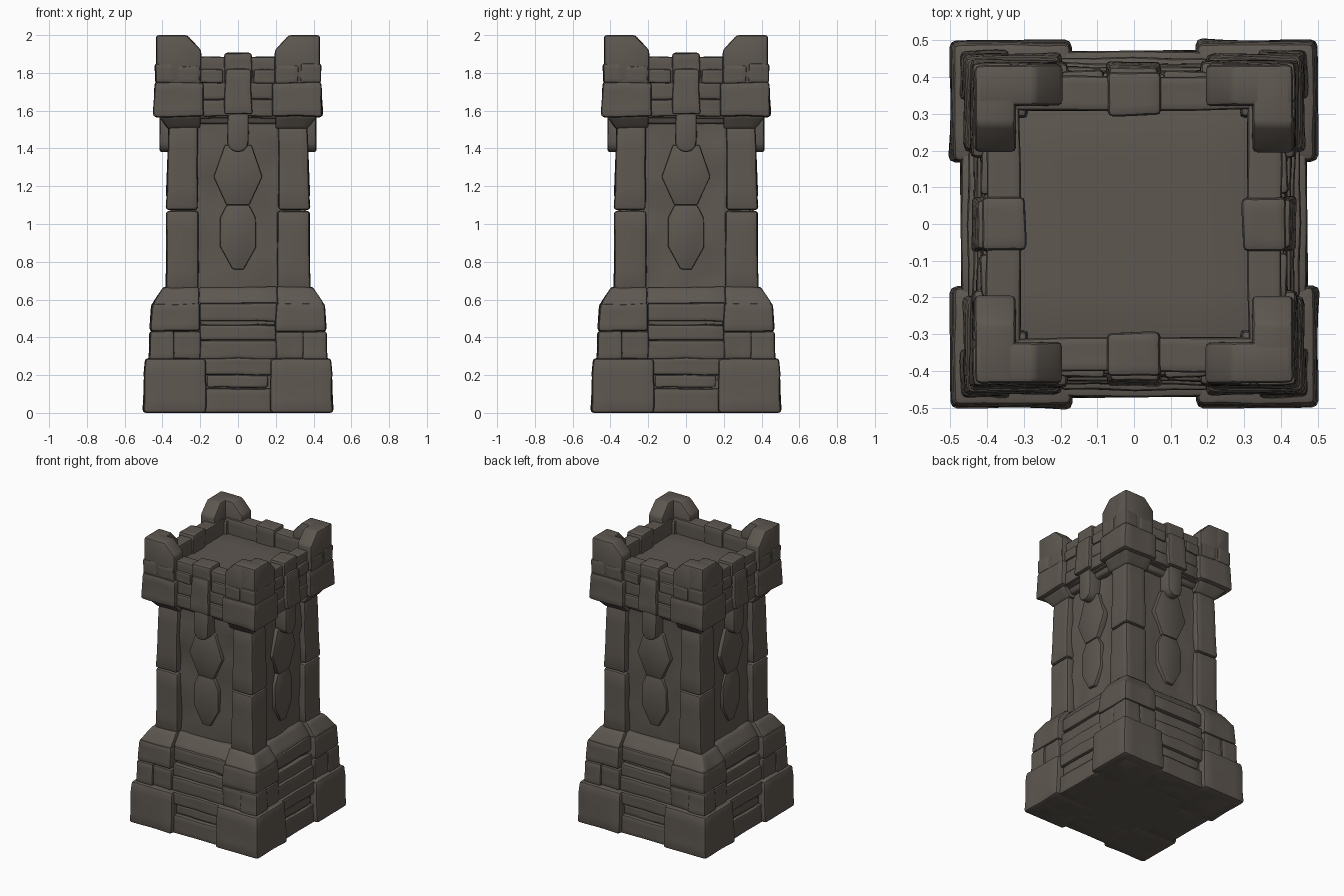
import bpy, bmesh, math
from mathutils import Vector, noise

cube = bpy.data.objects.get("Cube")
if cube:
    bpy.data.objects.remove(cube, do_unlink=True)

# One weathered stone colour
stone = bpy.data.materials.new("dark brown stone")
stone.use_nodes = True
STONE = (0.112, 0.096, 0.081, 1)
stone.diffuse_color = STONE
bsdf = stone.node_tree.nodes["Principled BSDF"]
bsdf.inputs["Base Color"].default_value = STONE
bsdf.inputs["Roughness"].default_value = 0.9

SIDES = ("front", "left", "back", "right")
made = []


def finish(name, bm, bevel, rough, cuts, sides):
    """Chisel, round the edges and place the mesh on each side."""
    bmesh.ops.recalc_face_normals(bm, faces=bm.faces)
    if cuts:
        bmesh.ops.subdivide_edges(bm, edges=bm.edges[:], cuts=cuts, use_grid_fill=True)
    for v in bm.verts:
        z = v.co.z
        v.co += noise.noise_vector(v.co * 7 + Vector((3, 5, 1))) * rough
        if z < 0.001 or z > 1.999:
            v.co.z = z
    sharp = [e for e in bm.edges if e.is_manifold and e.calc_face_angle(0) > 0.5]
    if bevel:
        bmesh.ops.bevel(bm, geom=sharp, offset=bevel, segments=2, profile=0.5,
                        affect='EDGES', clamp_overlap=True)
    for v in bm.verts:
        v.co.z = min(2, max(0, v.co.z))
    mesh = bpy.data.meshes.new(name)
    bm.to_mesh(mesh)
    bm.free()
    mesh.materials.append(stone)
    for i in range(sides):
        label = f"{SIDES[i]}_{name}" if sides > 1 else name
        ob = bpy.data.objects.new(label, mesh)
        ob.rotation_euler.z = i * math.pi / 2
        bpy.context.collection.objects.link(ob)
        if i == 0:
            made.append(ob)


def block(name, x, y, z, top=None, bevel=0.012, rough=0.007, cuts=3, sides=4):
    """Box from ranges; top gives other x and y ranges for the upper face."""
    bm = bmesh.new()
    tx, ty = top or (x, y)
    rings = []
    for (xa, xb), (ya, yb), h in ((x, y, z[0]), (tx, ty, z[1])):
        rings.append([bm.verts.new(p) for p in
                      ((xa, ya, h), (xb, ya, h), (xb, yb, h), (xa, yb, h))])
    lo, hi = rings
    bm.faces.new(lo[::-1])
    bm.faces.new(hi)
    for i in range(4):
        j = (i + 1) % 4
        bm.faces.new((lo[i], lo[j], hi[j], hi[i]))
    finish(name, bm, bevel, rough, cuts, sides)


def corner(name, inner, outer, z, outer_top=None, **kw):
    """Square corner stone, optionally tapering on its outer faces."""
    t = outer_top or outer
    block(name, (inner, outer), (-outer, -inner), z,
          ((inner, t), (-t, -inner)), **kw)


def core(name, half, z, top=None, **kw):
    t = top or half
    block(name, (-half, half), (-half, half), z, ((-t, t), (-t, t)), sides=1, **kw)


def course(name, half, face, z, face_top=None, **kw):
    """Horizontal stone in the middle of a side."""
    block(name, (-half, half), (-face, -0.25), z,
          ((-half, half), (-(face_top or face), -0.25)), **kw)


def slab(name, pts, y0, y1, bevel=0.008, swap=False):
    """Outline in x and z, extruded in y (or mirrored across the corner)."""
    bm = bmesh.new()
    place = (lambda a, b, h: (-b, -a, h)) if swap else (lambda a, b, h: (a, b, h))
    front = [bm.verts.new(place(px, y0, pz)) for px, pz in pts]
    back = [bm.verts.new(place(px, y1, pz)) for px, pz in pts]
    bm.faces.new(front)
    bm.faces.new(back[::-1])
    for i in range(len(pts)):
        j = (i + 1) % len(pts)
        bm.faces.new((front[j], front[i], back[i], back[j]))
    finish(name, bm, bevel, 0.004, 0, 4)


# Plinth
core("plinth_core", 0.445, (0, 0.29), bevel=0.01)
corner("plinth_corner", 0.17, 0.503, (0, 0.29), 0.493, bevel=0.018)
course("plinth_lower_course", 0.19, 0.472, (0, 0.13))
course("plinth_slot_stone", 0.16, 0.457, (0.135, 0.2))
course("plinth_upper_course", 0.19, 0.472, (0.2, 0.29))

# Stepped skirt
core("skirt_core", 0.39, (0.25, 0.62), 0.37, bevel=0.01)
corner("skirt_corner_stone", 0.34, 0.473, (0.285, 0.43), 0.467)
block("skirt_left_brick", (0.2, 0.345), (-0.462, -0.3), (0.285, 0.43))
block("skirt_right_brick", (-0.345, -0.2), (-0.462, -0.3), (0.285, 0.43))
corner("skirt_upper_corner", 0.2, 0.465, (0.43, 0.58), 0.457, bevel=0.016)
corner("skirt_sloped_cap", 0.205, 0.455, (0.57, 0.665), 0.395)
course("skirt_first_step", 0.205, 0.452, (0.285, 0.385))
course("skirt_second_step", 0.205, 0.437, (0.385, 0.465))
course("skirt_recess", 0.2, 0.405, (0.46, 0.5))
course("skirt_third_step", 0.205, 0.428, (0.485, 0.58))
course("skirt_slope", 0.21, 0.422, (0.58, 0.665), 0.36)

# Shaft with chiselled walls and corner quoins
core("shaft_wall", 0.335, (0.6, 1.6), rough=0.022, cuts=11, bevel=0)
corner("lower_quoin", 0.208, 0.382, (0.655, 1.07), 0.378, bevel=0.016)
corner("upper_quoin", 0.213, 0.38, (1.075, 1.52), 0.368, bevel=0.016)

# Raised ornament on each wall
slab("upper_crest", [(-0.06, 1.1), (0.06, 1.1), (0.13, 1.25), (0.07, 1.42),
                     (-0.07, 1.42), (-0.13, 1.25)], -0.362, -0.3)
slab("lower_crest", [(-0.03, 0.76), (0.03, 0.76), (0.095, 0.88), (0.095, 1.03),
                     (0.06, 1.1), (-0.06, 1.1), (-0.095, 1.03), (-0.095, 0.88)],
     -0.358, -0.3)

# Flared cornice and collar
corner("cornice_corner", 0.2, 0.37, (1.505, 1.575), 0.42, bevel=0.01)
course("cornice_strip", 0.21, 0.36, (1.53, 1.58), 0.385)
core("collar_core", 0.39, (1.56, 1.74), bevel=0.01)
corner("collar_corner", 0.18, 0.447, (1.57, 1.75), 0.441, bevel=0.016)
course("collar_lower_course", 0.19, 0.418, (1.57, 1.66))
course("collar_upper_course", 0.19, 0.41, (1.66, 1.75))

# Keystone with a rounded pendant
block("keystone", (-0.075, 0.075), (-0.445, -0.35), (1.58, 1.82),
      ((-0.065, 0.065), (-0.425, -0.35)))
arc = [(0.056 * math.cos(a), 1.435 + 0.056 * math.sin(a))
       for a in (math.pi + math.pi * k / 6 for k in range(7))]
slab("pendant", arc + [(0.056, 1.59), (-0.056, 1.59)], -0.415, -0.3, bevel=0.012)

# Roof deck and parapet
core("roof_deck", 0.345, (1.7, 1.78), rough=0.005, bevel=0.005)
block("parapet_wall", (-0.33, 0.33), (-0.4, -0.31), (1.72, 1.885))
block("middle_merlon", (-0.073, 0.073), (-0.412, -0.297), (1.74, 1.907),
      bevel=0.014)
for s, label in ((1, "left"), (-1, "right")):
    xs = sorted((s * 0.08, s * 0.2))
    block(f"parapet_{label}_brick", xs, (-0.418, -0.35), (1.745, 1.82))

# L-shaped corner merlons, each arm sloping down towards the middle
arm = [(0.195, 1.74), (0.433, 1.74), (0.433, 2.0), (0.27, 2.0), (0.195, 1.92)]
slab("corner_merlon_arm", arm, -0.433, -0.322, bevel=0.014)
slab("corner_merlon_return", arm, -0.433, -0.322, bevel=0.014, swap=True)
corner("corner_merlon_inner", 0.292, 0.40, (1.74, 1.87))
corner("merlon_corner_brick", 0.33, 0.438, (1.745, 1.85))
block("merlon_left_brick", (0.2, 0.32), (-0.439, -0.35), (1.745, 1.84))
block("merlon_right_brick", (-0.32, -0.2), (-0.439, -0.35), (1.745, 1.84))

# Smooth the worn faces, keep the cut edges crisp
bpy.ops.object.select_all(action='DESELECT')
for ob in made:
    ob.select_set(True)
bpy.context.view_layer.objects.active = made[0]
bpy.ops.object.shade_smooth_by_angle(angle=math.radians(35))
